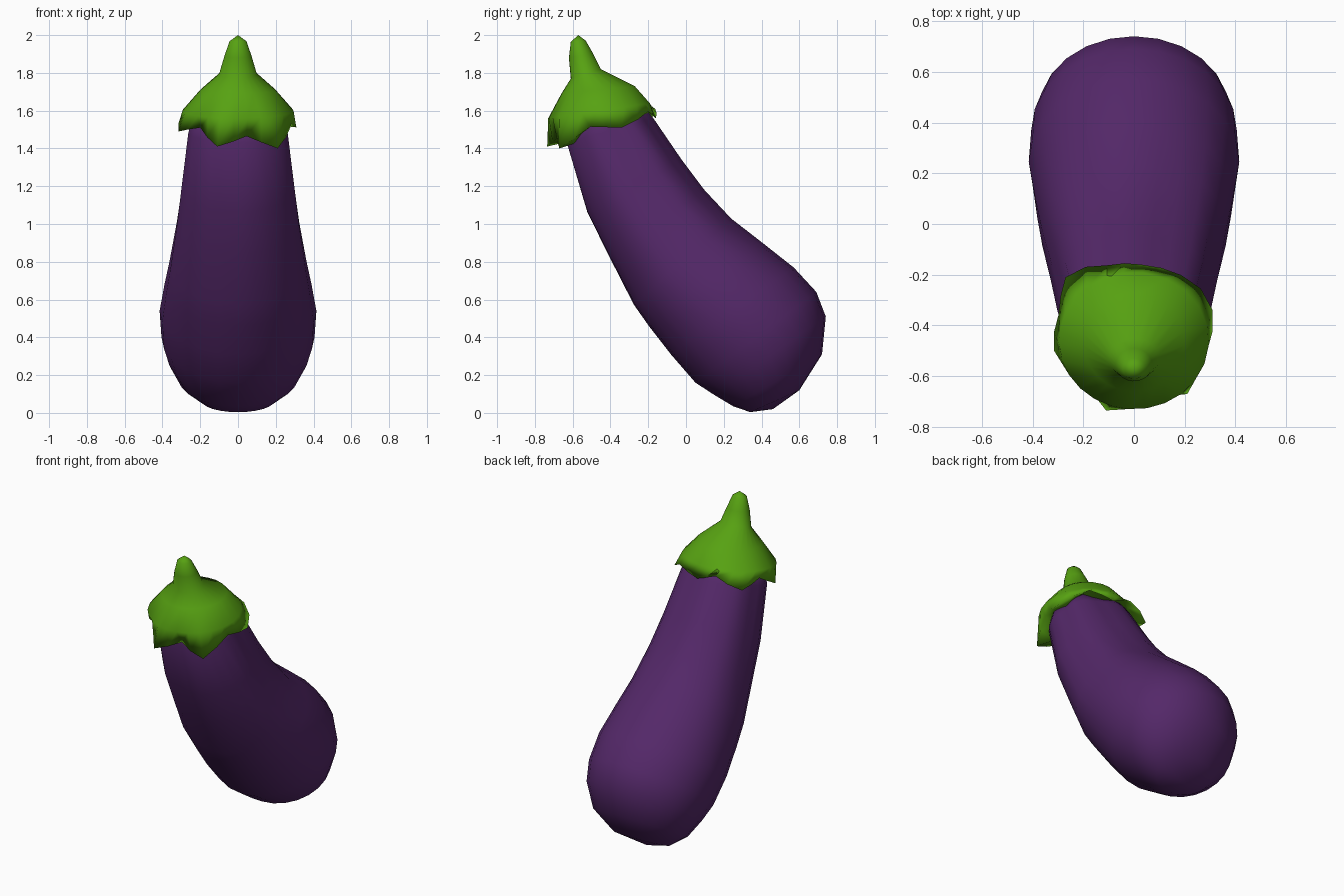
import bpy, bmesh, math
from mathutils import Vector

cube = bpy.data.objects.get("Cube")
if cube:
    bpy.data.objects.remove(cube, do_unlink=True)


def material(name, colour):
    m = bpy.data.materials.new(name)
    m.use_nodes = True
    m.diffuse_color = colour
    m.node_tree.nodes["Principled BSDF"].inputs["Base Color"].default_value = colour
    return m


def ring(section, angles, groove=None):
    """Tilted oval from its front point, back point and half width."""
    fy, fz, by, bz, half = section
    pts = []
    for a in angles:
        g = 1 - groove(a) if groove else 1
        t = 0.5 + 0.5 * math.sin(a) * g
        pts.append(Vector((half * math.cos(a) * g, fy + (by - fy) * t, fz + (bz - fz) * t)))
    return pts


def loft(name, loops, mat, pole=None):
    """Skin the loops in order, ending in a pole."""
    bm = bmesh.new()
    rows = [[bm.verts.new(p) for p in loop] for loop in loops]
    n = len(rows[0])
    for low, high in zip(rows, rows[1:]):
        for i in range(n):
            j = (i + 1) % n
            bm.faces.new((low[i], low[j], high[j], high[i]))
    tip = bm.verts.new(pole)
    for i in range(n):
        bm.faces.new((rows[-1][i], rows[-1][(i + 1) % n], tip))
    bm.faces.new(rows[0][::-1])
    bmesh.ops.recalc_face_normals(bm, faces=bm.faces)
    mesh = bpy.data.meshes.new(name)
    bm.to_mesh(mesh)
    bm.free()
    mesh.materials.append(mat)
    mesh.shade_smooth()
    obj = bpy.data.objects.new(name, mesh)
    bpy.context.collection.objects.link(obj)
    return obj


purple = material("aubergine purple", (0.088, 0.021, 0.14, 1))
green = material("leaf green", (0.095, 0.36, 0.006, 1))

# Fruit body: front y, z, back y, z, half width, from neck to base
body = [
    (-.60, 1.55, -.22, 1.62, .25),
    (-.64, 1.43, -.17, 1.56, .275),
    (-.53, 1.06, -.02, 1.34, .315),
    (-.42, .84, .10, 1.18, .34),
    (-.28, .57, .24, 1.03, .375),
    (-.20, .46, .40, .905, .395),
    (-.08, .31, .57, .77, .415),
    (.05, .16, .69, .64, .405),
    (.15, .095, .74, .51, .375),
    (.25, .035, .72, .31, .31),
    (.34, .004, .60, .12, .19),
]
# Shallow grooves that run down from the neck and fade out
groove_angles = [math.radians(d) for d in (-105, 8, 68, 172)]


def groove_at(depth):
    def cut(a):
        gaps = [math.remainder(a - g, math.tau) for g in groove_angles]
        return depth * max(math.exp(-(d / 0.25) ** 2) for d in gaps)
    return cut


around = [math.tau * i / 24 for i in range(24)]
loops = [ring(s, around, groove_at(max(0, 0.13 * (1 - k / 6)))) for k, s in enumerate(body)]
loft("fruit_body", loops, purple, (-.03, .46, .02))

# Leafy cap: pointed lobes around the rim, with notches between them
centre = Vector((0, -.405, 0))
tips = [(.31, -.34, 1.51), (.03, -.16, 1.56), (-.27, -.21, 1.54),
        (-.315, -.50, 1.49), (-.11, -.735, 1.41), (.21, -.67, 1.40)]
rim, tuck, angles = [], [], []
steps = 4
for k, tip in enumerate(tips):
    p, q = Vector(tip) - centre, Vector(tips[(k + 1) % len(tips)]) - centre
    a0, a1 = math.atan2(p.y, p.x), math.atan2(q.y, q.x)
    a1 = a0 + (a1 - a0) % math.tau
    for s in range(steps):
        t = s / steps
        a = a0 + (a1 - a0) * t
        w = abs(1 - 2 * t)
        neck = 1 / math.hypot(math.cos(a) / .275, math.sin(a) / .235)
        end = p if t < 0.5 else q
        r = neck * 1.1 * (1 - w) + end.xy.length * w
        z = p.z + (q.z - p.z) * t + 0.06 * (1 - w)
        out = Vector((math.cos(a), math.sin(a), 0))
        up = Vector((0, 0, z))
        rim.append(centre + out * r + up)
        tuck.append(centre + out * neck * 0.9 + up + Vector((0, 0, .03)))
        angles.append(a)

# Cap shoulder and stem, from rim to tip
crown = [
    (-.73, 1.56, -.19, 1.64, .295),
    (-.66, 1.69, -.27, 1.73, .20),
    (-.61, 1.77, -.45, 1.82, .10),
    (-.62, 1.88, -.49, 1.90, .072),
    (-.61, 1.965, -.53, 1.97, .045),
]
loft("cap_and_stem", [tuck, rim] + [ring(s, angles) for s in crown], green, (0, -.57, 2.0))
